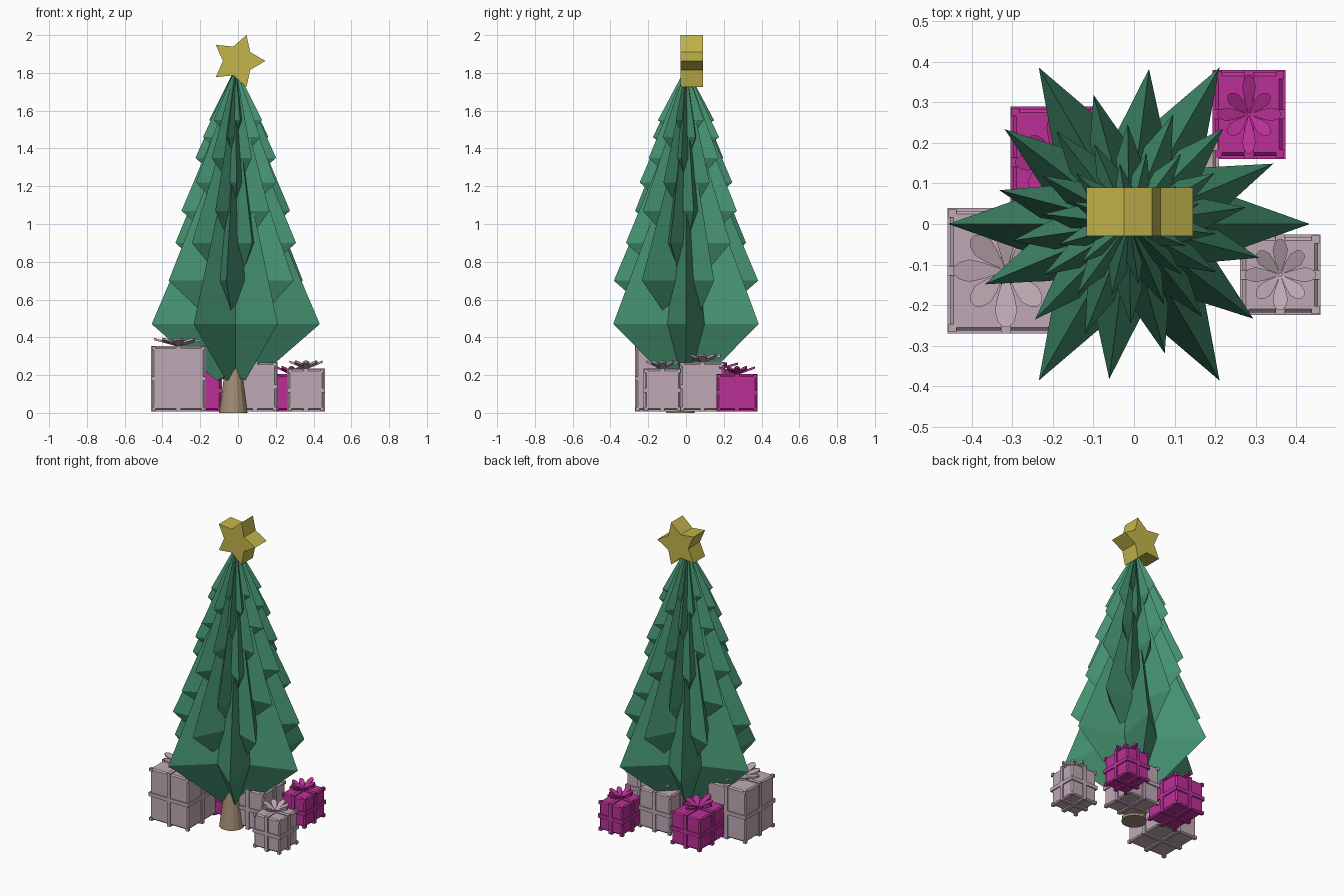
import bpy, bmesh, math
from mathutils import Matrix, Vector

if "Cube" in bpy.data.objects:
    bpy.data.objects.remove(bpy.data.objects["Cube"])


def material(name, rgb):
    m = bpy.data.materials.new(name)
    m.use_nodes = True
    m.diffuse_color = (*rgb, 1)
    m.node_tree.nodes["Principled BSDF"].inputs["Base Color"].default_value = (*rgb, 1)
    return m


GREEN = material("pine green", (0.06, 0.29, 0.165))
GOLD = material("star gold", (0.55, 0.46, 0.07))
BROWN = material("trunk brown", (0.36, 0.27, 0.17))
ROSE = material("dusty rose", (0.52, 0.40, 0.46))
MAGENTA = material("magenta", (0.50, 0.03, 0.31))


def finish(name, bm, mat):
    bmesh.ops.recalc_face_normals(bm, faces=bm.faces)
    mesh = bpy.data.meshes.new(name)
    bm.to_mesh(mesh)
    bm.free()
    mesh.materials.append(mat)
    ob = bpy.data.objects.new(name, mesh)
    bpy.context.collection.objects.link(ob)
    return ob


def star_ring(bm, points, outer, inner, turn, z_tip, z_valley):
    ring = []
    for i in range(points * 2):
        a = turn + math.pi * i / points
        r, z = (inner, z_valley) if i % 2 else (outer, z_tip)
        ring.append(bm.verts.new((r * math.cos(a), r * math.sin(a), z)))
    return ring


def bridge(bm, low, high):
    n = len(low)
    for i in range(n):
        j = (i + 1) % n
        bm.faces.new((low[i], low[j], high[j], high[i]))


# Tree tiers: six-pointed cones, each turned against the one below
tiers = [(0.47, 0.445), (0.70, 0.385), (0.90, 0.33), (1.07, 0.29),
         (1.22, 0.245), (1.35, 0.215), (1.46, 0.18), (1.55, 0.15)]
for k, (z, r) in enumerate(tiers):
    bm = bmesh.new()
    s = r / tiers[0][1]
    turn = math.radians(22.7 * k)
    foot = star_ring(bm, 6, 0.10 * s, 0.05 * s, turn, z - 0.30 * s, z - 0.27 * s)
    rim = star_ring(bm, 6, r, r * 0.44, turn, z, z)
    bridge(bm, foot, rim)
    apex = bm.verts.new((0, 0, min(1.83, z + 2.35 * r)))
    base = bm.verts.new((0, 0, z - 0.27 * s))
    for i in range(len(rim)):
        j = (i + 1) % len(rim)
        bm.faces.new((rim[i], rim[j], apex))
        bm.faces.new((foot[j], foot[i], base))
    finish(f"tree_tier_{k + 1}", bm, GREEN).location.x = -0.012

# Trunk
bm = bmesh.new()
bmesh.ops.create_cone(bm, cap_ends=True, segments=16, radius1=0.075, radius2=0.035,
                      depth=0.3, matrix=Matrix.Translation((-0.025, -0.03, 0.15)))
finish("trunk", bm, BROWN)

# Star topper: five-pointed prism standing upright
bm = bmesh.new()
back = star_ring(bm, 5, 0.145, 0.08, 0, -0.06, -0.06)
front = star_ring(bm, 5, 0.145, 0.08, 0, 0.06, 0.06)
bridge(bm, back, front)
bm.faces.new(back)
bm.faces.new(front)
star = finish("star_topper", bm, GOLD)
star.rotation_euler.x = math.pi / 2
star.location = (0, 0.03, 1.863)


def add_box(bm, centre, size):
    return bmesh.ops.create_cube(bm, size=1, matrix=Matrix.Translation(centre)
                                 @ Matrix.Diagonal((*size, 1)))["verts"]


def add_petal(bm, angle, length, width, rise, thick):
    # Flat pointed loop, tilted upwards from the bow's centre
    outline = [(0.05, 0.1), (0.45, 0.75), (0.7, 1), (0.9, 0.75), (1, 0.3)]
    outline += [(x, -y) for x, y in reversed(outline)]
    rot = Matrix.Rotation(angle, 3, "Z")
    rings = [[bm.verts.new(rot @ Vector((x * length, y * width / 2, x * rise + dz)))
              for x, y in outline] for dz in (0, thick)]
    bridge(bm, *rings)
    for ring in rings:
        bm.faces.new(ring)


def gift(name, x, y, w, d, h, mat):
    # Wrapped box with softened edges
    bm = bmesh.new()
    add_box(bm, (x, y, h / 2 + 0.008), (w, d, h - 0.016))
    bmesh.ops.bevel(bm, geom=bm.edges[:], offset=0.008, segments=1, affect="EDGES")
    finish(name + "_box", bm, mat)

    # Ribbon bands around all three axes, and corner knobs
    bm = bmesh.new()
    band, lip = 0.024, 0.014
    centre, size = (x, y, h / 2 + 0.006), (w, d, h - 0.016)
    for axis in range(3):
        dims = [v + lip for v in size]
        dims[axis] = band
        add_box(bm, centre, dims)
    for sx in (-1, 1):
        for sy in (-1, 1):
            for sz in (-1, 1):
                add_box(bm, (x + sx * (w / 2 - 0.006), y + sy * (d / 2 - 0.006),
                             centre[2] + sz * (size[2] / 2 - 0.006)), (0.02, 0.02, 0.02))
    finish(name + "_ribbon", bm, mat)

    # Bow of eight petals
    bm = bmesh.new()
    for i in range(8):
        a = math.pi * i / 4
        reach = 0.47 * (w if i % 4 == 0 else d if i % 4 == 2 else 0.9 * min(w, d))
        add_petal(bm, a, reach, 0.2 * w, 0.035, 0.012)
    bow = finish(name + "_bow", bm, mat)
    bow.location = (x, y, h)


gift("large_left_gift", -0.315, -0.115, 0.275, 0.295, 0.35, ROSE)
gift("back_left_gift", -0.195, 0.152, 0.205, 0.26, 0.22, MAGENTA)
gift("back_right_gift", 0.283, 0.27, 0.165, 0.205, 0.20, MAGENTA)
gift("small_front_gift", 0.36, -0.125, 0.185, 0.185, 0.23, ROSE)
gift("middle_gift", 0.09, 0.085, 0.225, 0.225, 0.265, ROSE)
